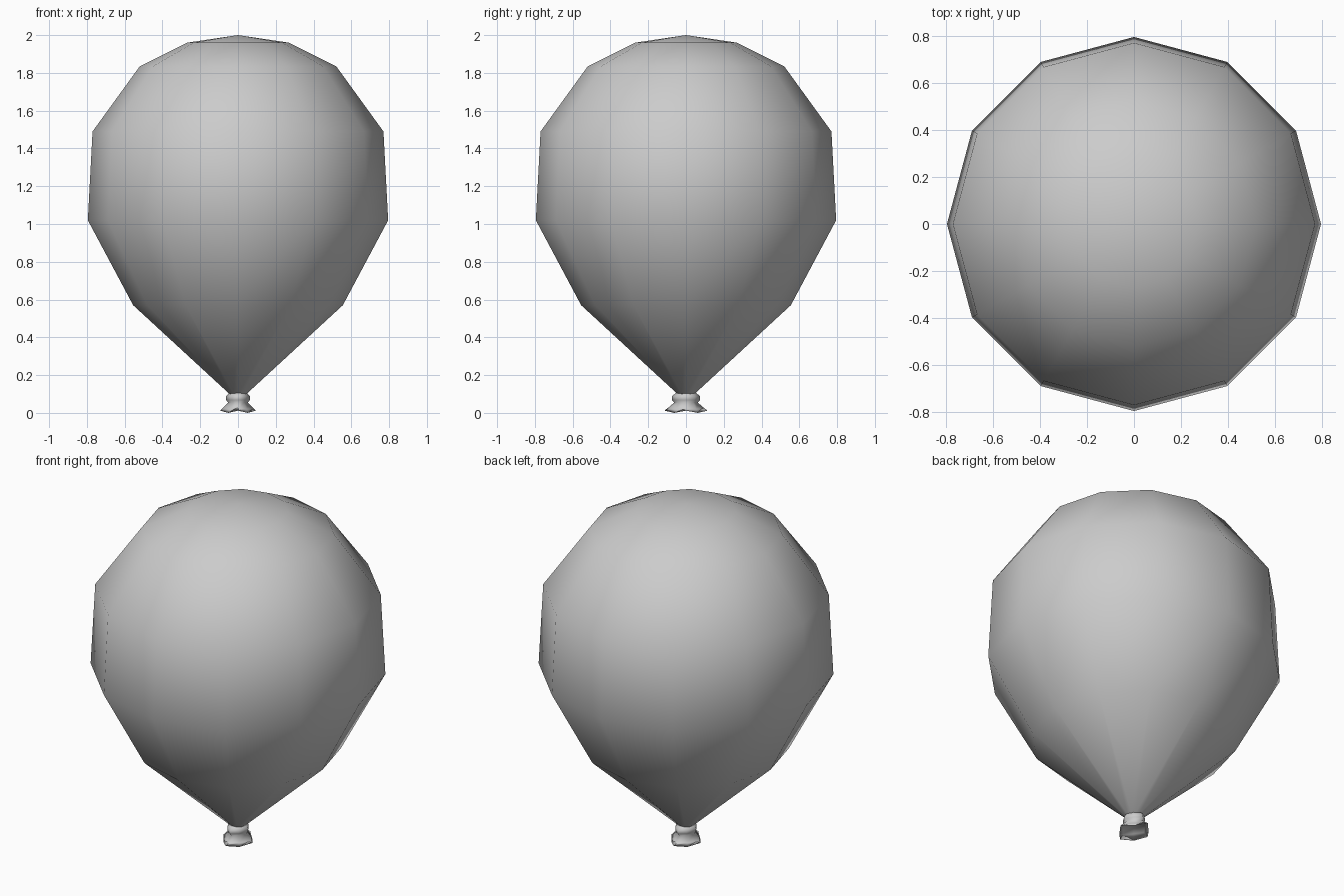
import bpy, bmesh
from math import sin, cos, pi

cube = bpy.data.objects.get("Cube")
if cube:
    bpy.data.objects.remove(cube, do_unlink=True)

# Single rubber colour
rubber = bpy.data.materials.new("grey rubber")
rubber.use_nodes = True
colour = (0.6, 0.6, 0.6, 1)
rubber.diffuse_color = colour
rubber.node_tree.nodes["Principled BSDF"].inputs["Base Color"].default_value = colour


def lathe(name, rings, apex=None, base=None):
    """Skin a list of rings, each a list of points from bottom to top, and close its ends."""
    bm = bmesh.new()
    loops = [[bm.verts.new(p) for p in ring] for ring in rings]
    n = len(loops[0])
    for low, high in zip(loops, loops[1:]):
        for i in range(n):
            j = (i + 1) % n
            bm.faces.new((low[i], low[j], high[j], high[i]))
    for z, loop in ((base, loops[0]), (apex, loops[-1])):
        if z is not None:
            tip = bm.verts.new((0, 0, z))
            for i in range(n):
                bm.faces.new((loop[i], loop[(i + 1) % n], tip))
    bmesh.ops.recalc_face_normals(bm, faces=bm.faces)
    for face in bm.faces:
        face.smooth = True
    mesh = bpy.data.meshes.new(name)
    bm.to_mesh(mesh)
    bm.free()
    mesh.materials.append(rubber)
    obj = bpy.data.objects.new(name, mesh)
    bpy.context.collection.objects.link(obj)


def ring(n, rx, ry, z, pinch=1.0, drop=0.0):
    """Ring whose odd corners are pulled in and lowered."""
    points = []
    for i in range(n):
        k = pinch if i % 2 else 1.0
        a = 2 * pi * i / n
        points.append((rx * k * cos(a), ry * k * sin(a), z - drop * (i % 2)))
    return points


# Twelve-sided inflated body
profile = [(0.045, 0.10), (0.555, 0.57), (0.795, 1.02),
           (0.77, 1.49), (0.52, 1.835), (0.27, 1.96)]
lathe("balloon_body", [ring(12, r, r, z) for r, z in profile], apex=2.0, base=0.09)

# Pinched knot and flared mouth, with a shallow hollow underneath
knot = [ring(8, 0.07, 0.09, 0.03, 0.75),
        ring(8, 0.095, 0.115, 0.012, 0.76, 0.012),
        ring(8, 0.085, 0.10, 0.022, 0.76, 0.002),
        ring(8, 0.052, 0.062, 0.055, 0.85),
        ring(8, 0.063, 0.075, 0.068, 0.85),
        ring(8, 0.063, 0.075, 0.088, 0.85),
        ring(8, 0.045, 0.05, 0.108, 0.9)]
lathe("knot_and_mouth", knot, apex=0.11, base=0.04)
